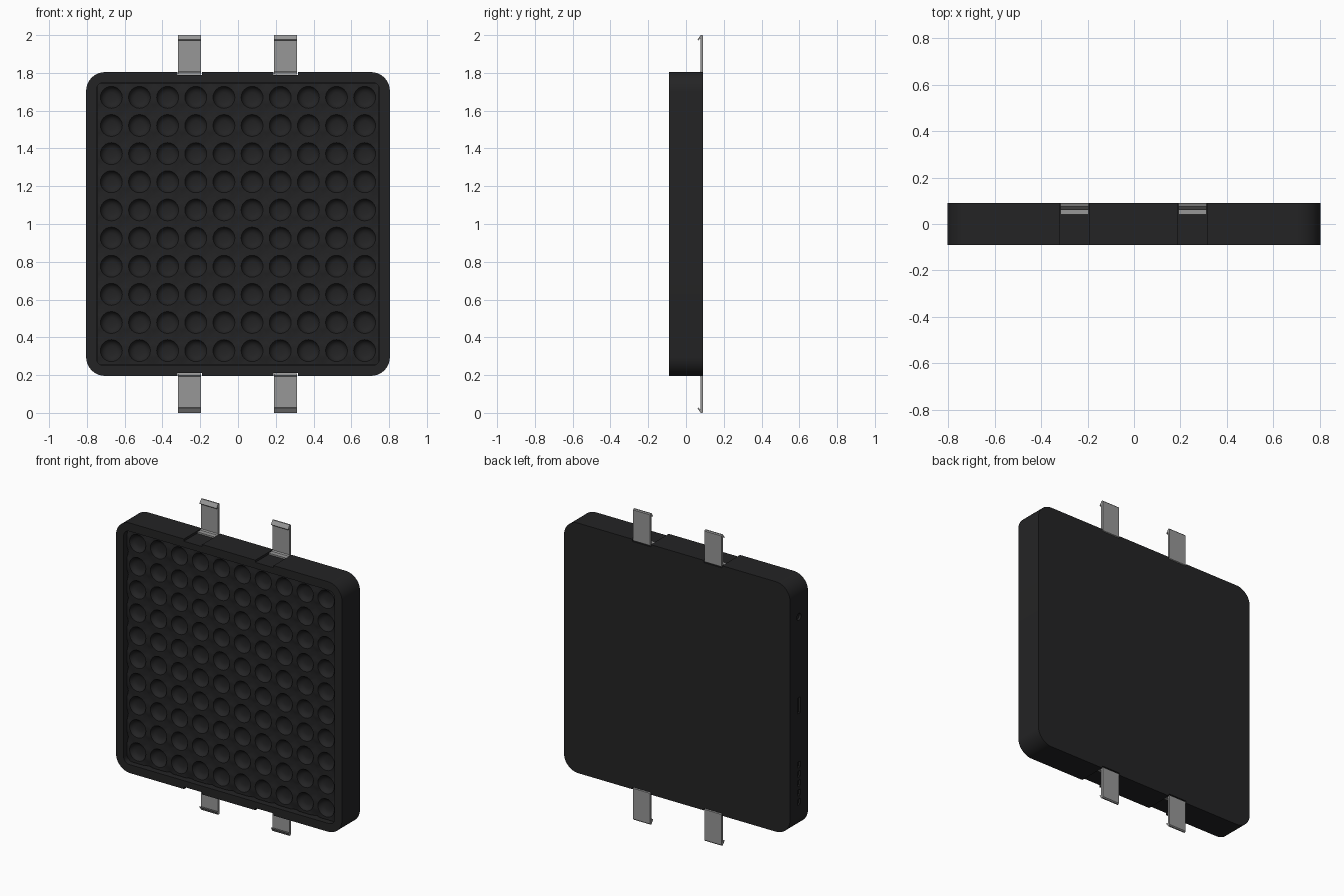
import bpy, bmesh, math
from mathutils import Vector

if "Cube" in bpy.data.objects:
    bpy.data.objects.remove(bpy.data.objects["Cube"])

HALF, DEPTH, ZC = 0.804, 0.091, 1.0
PITCH, COUNT = 0.149, 10
PANEL_Y = -0.062


def material(name, rgb):
    m = bpy.data.materials.new(name)
    m.diffuse_color = (*rgb, 1)
    m.use_nodes = True
    m.node_tree.nodes["Principled BSDF"].inputs["Base Color"].default_value = m.diffuse_color
    return m


black = material("black plastic", (0.017, 0.017, 0.018))
steel = material("grey steel", (0.31, 0.31, 0.31))


def make_object(name, bm, mat):
    bmesh.ops.recalc_face_normals(bm, faces=bm.faces)
    me = bpy.data.meshes.new(name)
    bm.to_mesh(me)
    bm.free()
    me.materials.append(mat)
    ob = bpy.data.objects.new(name, me)
    bpy.context.collection.objects.link(ob)
    return ob


def extrude_profile(name, pts, offset, mat):
    bm = bmesh.new()
    face = bm.faces.new([bm.verts.new(p) for p in pts])
    ext = bmesh.ops.extrude_face_region(bm, geom=[face])
    moved = [g for g in ext["geom"] if isinstance(g, bmesh.types.BMVert)]
    bmesh.ops.translate(bm, verts=moved, vec=Vector(offset))
    return make_object(name, bm, mat)


def rounded_square(half, radius, y, steps=10):
    pts = []
    for k, (sx, sz) in enumerate([(1, 1), (-1, 1), (-1, -1), (1, -1)]):
        for i in range(steps + 1):
            a = math.pi / 2 * (k + i / steps)
            pts.append((sx * (half - radius) + radius * math.cos(a), y,
                        ZC + sz * (half - radius) + radius * math.sin(a)))
    return pts


def box(name, lo, hi):
    pts = [(lo[0], lo[1], lo[2]), (hi[0], lo[1], lo[2]),
           (hi[0], lo[1], hi[2]), (lo[0], lo[1], hi[2])]
    return extrude_profile(name, pts, (0, hi[1] - lo[1], 0), black)


def cut(target, cutter):
    mod = target.modifiers.new("cut", 'BOOLEAN')
    mod.operation, mod.solver, mod.object = 'DIFFERENCE', 'EXACT', cutter
    bpy.context.view_layer.objects.active = target
    bpy.ops.object.modifier_apply(modifier=mod.name)
    bpy.data.objects.remove(cutter)


def smooth(ob, angle=35):
    bpy.ops.object.select_all(action='DESELECT')
    ob.select_set(True)
    bpy.context.view_layer.objects.active = ob
    bpy.ops.object.shade_smooth_by_angle(angle=math.radians(angle))


# Case: rounded slab with a front recess
case = extrude_profile("case", rounded_square(HALF, 0.1, -DEPTH), (0, 2 * DEPTH, 0), black)
cut(case, extrude_profile("recess_cutter", rounded_square(0.75, 0.04, -0.2),
                          (0, 0.2 + PANEL_Y + 0.034, 0), black))

# Clip channels across the top and bottom edges
CLIPS = (-0.256, 0.252)
CLIP_W = 0.122
for x in CLIPS:
    for s in (1, -1):
        z0, z1 = sorted((ZC + s * (HALF - 0.014), ZC + s * (HALF + 0.1)))
        cut(case, box("channel_cutter", (x - 0.065, -0.2, z0), (x + 0.065, 0.2, z1)))

# Small sockets in the left wall: round jack, slot, row of vents
jack = [(-HALF - 0.1, 0.022 * math.cos(a), 1.57 + 0.022 * math.sin(a))
        for a in (i * math.tau / 16 for i in range(16))]
cut(case, extrude_profile("jack_cutter", jack, (0.115, 0, 0), black))
slots = [(1.0, 0.05)] + [(0.38 + 0.06 * i, 0.018) for i in range(5)]
for z, h in slots:
    cut(case, box("slot_cutter", (-HALF - 0.1, -0.015, z - h), (-HALF + 0.015, 0.015, z + h)))
smooth(case)

# Panel: grid of square cells, each with a round bowl and sunken corners
bm = bmesh.new()
SEG = 24
rings = [(0.058, 0.0), (0.052, 0.012), (0.042, 0.022), (0.026, 0.027)]
for cx in range(COUNT):
    for cz in range(COUNT):
        x = (cx - (COUNT - 1) / 2) * PITCH
        z = ZC + (cz - (COUNT - 1) / 2) * PITCH
        loops = [[]]
        for i in range(SEG):
            a = math.tau * i / SEG
            c, s = math.cos(a), math.sin(a)
            r = PITCH / 2 / max(abs(c), abs(s))
            sink = 0.012 if abs(abs(c) - abs(s)) < 0.01 else 0.0
            loops[0].append(bm.verts.new((x + r * c, PANEL_Y + sink, z + r * s)))
        for r, d in rings:
            loops.append([bm.verts.new((x + r * math.cos(math.tau * i / SEG), PANEL_Y + d,
                                        z + r * math.sin(math.tau * i / SEG)))
                          for i in range(SEG)])
        for a, b in zip(loops, loops[1:]):
            for i in range(SEG):
                j = (i + 1) % SEG
                bm.faces.new((a[i], a[j], b[j], b[i]))
        bm.faces.new(loops[-1])
bmesh.ops.remove_doubles(bm, verts=bm.verts, dist=0.0005)
# Skirt down to the recess floor
border = [e for e in bm.edges if e.is_boundary]
ext = bmesh.ops.extrude_edge_only(bm, edges=border)
for v in ext["geom"]:
    if isinstance(v, bmesh.types.BMVert):
        v.co.y = PANEL_Y + 0.034
smooth(make_object("dimpled_panel", bm, black), 30)

# Clips: bent strip with a foot in the channel and a hooked tip (y, height from centre)
profile = [(0.040, 0.791), (0.084, 0.791), (0.091, 0.797), (0.091, 0.994), (0.086, 1.0),
           (0.078, 1.0), (0.061, 0.976), (0.064, 0.972), (0.076, 0.981), (0.076, 0.808),
           (0.070, 0.801), (0.040, 0.801)]
for x, side in zip(CLIPS, ("left", "right")):
    for s, level in ((1, "top"), (-1, "bottom")):
        pts = [(x - CLIP_W / 2, y, ZC + s * h) for y, h in profile]
        extrude_profile(f"{level}_{side}_clip", pts, (CLIP_W, 0, 0), steel)
